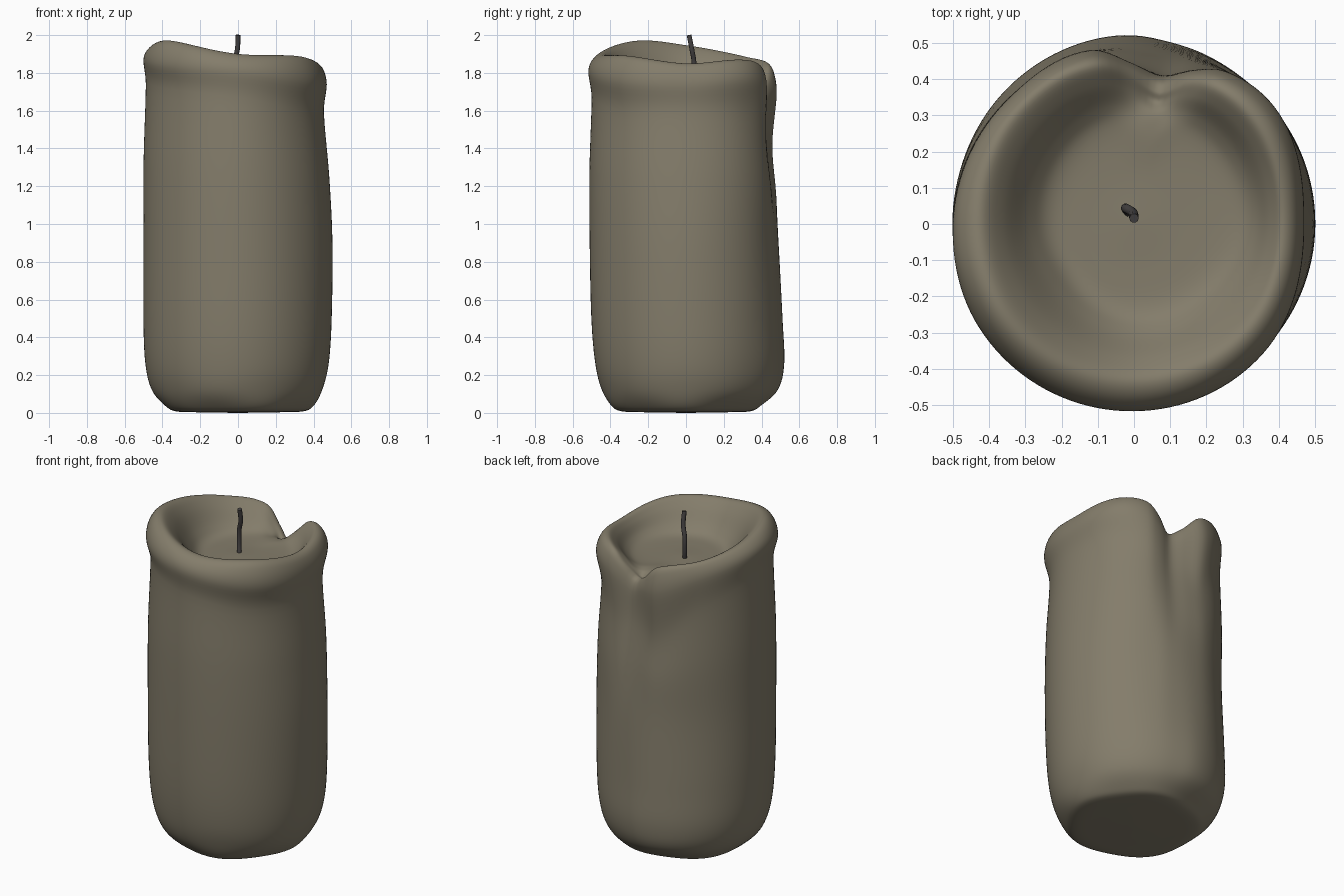
import bpy, bmesh, math
from mathutils import Vector

if "Cube" in bpy.data.objects:
    bpy.data.objects.remove(bpy.data.objects["Cube"])

SEG, SUB = 128, 6

# angle: rim height, crest r, bulge r, bulge z, neck r, neck z, well r, mid r, foot r
KEYS = [
    (0,   1.85, .41, .47,  1.74, .455, 1.59, .33, .50,  .48),
    (40,  1.87, .44, .505, 1.76, .475, 1.58, .34, .50,  .49),
    (60,  1.845, .44, .49, 1.73, .475, 1.50, .34, .495, .50),
    (69,  1.78, .42, .455, 1.68, .455, 1.45, .33, .495, .505),
    (79,  1.705, .37, .415, 1.63, .425, 1.45, .31, .49, .51),
    (91,  1.745, .41, .445, 1.67, .440, 1.45, .32, .49,  .52),
    (104, 1.84, .45, .495, 1.69, .470, 1.42, .33, .495, .52),
    (135, 1.885, .44, .49, 1.79, .480, 1.60, .31, .49,  .51),
    (180, 1.945, .42, .50, 1.87, .488, 1.74, .29, .50,  .49),
    (215, 1.97, .43, .515, 1.85, .490, 1.72, .28, .505, .485),
    (270, 1.90, .43, .517, 1.81, .500, 1.67, .30, .51,  .48),
    (315, 1.89, .43, .505, 1.76, .475, 1.60, .31, .50,  .475),
]


def hermite(p0, p1, m0, m1, t):
    return ((2*t**3 - 3*t*t + 1)*p0 + (t**3 - 2*t*t + t)*m0
            + (3*t*t - 2*t**3)*p1 + (t**3 - t*t)*m1)


def key_values(deg):
    n = len(KEYS)
    i = max(k for k in range(n) if KEYS[k][0] <= deg)

    def key(j):
        return KEYS[j % n], KEYS[j % n][0] + 360*(j // n)
    (a, ta), (b, tb), (c, tc), (d, td) = [key(i + o) for o in (-1, 0, 1, 2)]
    h, t = tc - tb, (deg - tb)/(tc - tb)
    return [hermite(b[k], c[k], (c[k] - a[k])/(tc - ta)*h,
                    (d[k] - b[k])/(td - tb)*h, t) for k in range(1, len(b))]


def profile(deg):
    H, rc, ro, zb, rn, zn, ri, rm, rf = key_values(deg)
    base = .365 + .008*math.cos(math.radians(5*deg))
    floor = 1.73
    rise = max(H - floor, 0)
    pts = [(0, .0), (.2, .003), (base - .03, .008), (base + .025, .035),
           (rf - .035, .12), (rf, .26), ((rf + rm)/2 + .006, .5), (rm, .9),
           ((rm + rn)/2 + .006, (.9 + zn)/2), (rn, zn),
           (ro, zb), ((ro*.65 + rc*.35), zb + (H - zb)*.75), (rc, H),
           (rc*.55 + ri*.45, H - rise*.22 - .005),
           (ri, floor + rise*.28 - .005),
           (ri - .06, floor), (.14, floor - .008), (0, floor - .005)]
    pts = [Vector(p) for p in pts]
    out = []
    for i in range(len(pts) - 1):
        p0, p1 = pts[i], pts[i + 1]
        m0 = (p1 - pts[i - 1])/2 if i else p1 - p0
        m1 = (pts[i + 2] - p0)/2 if i + 2 < len(pts) else p1 - p0
        # limit tangents so uneven spacing cannot overshoot
        L = (p1 - p0).length*1.3
        m0 = m0*min(1, L/max(m0.length, 1e-6))
        m1 = m1*min(1, L/max(m1.length, 1e-6))
        out += [hermite(p0, p1, m0, m1, s/SUB) for s in range(SUB)]
    return out[1:]


def material(name, color):
    m = bpy.data.materials.new(name)
    m.diffuse_color = (*color, 1)
    m.use_nodes = True
    m.node_tree.nodes["Principled BSDF"].inputs["Base Color"].default_value = m.diffuse_color
    return m


# Wax body: one melted profile per angle, joined into a closed skin
bm = bmesh.new()
cols = []
for s in range(SEG):
    a = 2*math.pi*s/SEG
    cols.append([bm.verts.new((r*math.cos(a), r*math.sin(a), max(z, 0)))
                 for r, z in profile(360*s/SEG)])
bottom, top = bm.verts.new((0, 0, 0)), bm.verts.new((0, 0, 1.725))
for s in range(SEG):
    A, B = cols[s], cols[(s + 1) % SEG]
    bm.faces.new((bottom, B[0], A[0]))
    bm.faces.new((top, A[-1], B[-1]))
    for i in range(len(A) - 1):
        bm.faces.new((A[i], B[i], B[i + 1], A[i + 1]))
bmesh.ops.recalc_face_normals(bm, faces=bm.faces)
for f in bm.faces:
    f.smooth = True
me = bpy.data.meshes.new("wax_body")
bm.to_mesh(me)
bm.free()
body = bpy.data.objects.new("wax_body", me)
bpy.context.collection.objects.link(body)
me.materials.append(material("wax", (.23, .204, .146)))

# Wick: thin bent cord
cu = bpy.data.curves.new("wick", 'CURVE')
cu.dimensions = '3D'
cu.bevel_depth, cu.bevel_resolution, cu.use_fill_caps = .013, 3, True
path = [(-.012, .03, 1.70), (-.022, .042, 1.78), (-.02, .042, 1.86),
        (-.004, .032, 1.92), (0, .016, 2.0)]
sp = cu.splines.new('BEZIER')
sp.bezier_points.add(len(path) - 1)
for p, co in zip(sp.bezier_points, path):
    p.co = co
    p.handle_left_type = p.handle_right_type = 'AUTO'
wick = bpy.data.objects.new("wick", cu)
bpy.context.collection.objects.link(wick)
cu.materials.append(material("wick_cord", (.06, .055, .055)))
